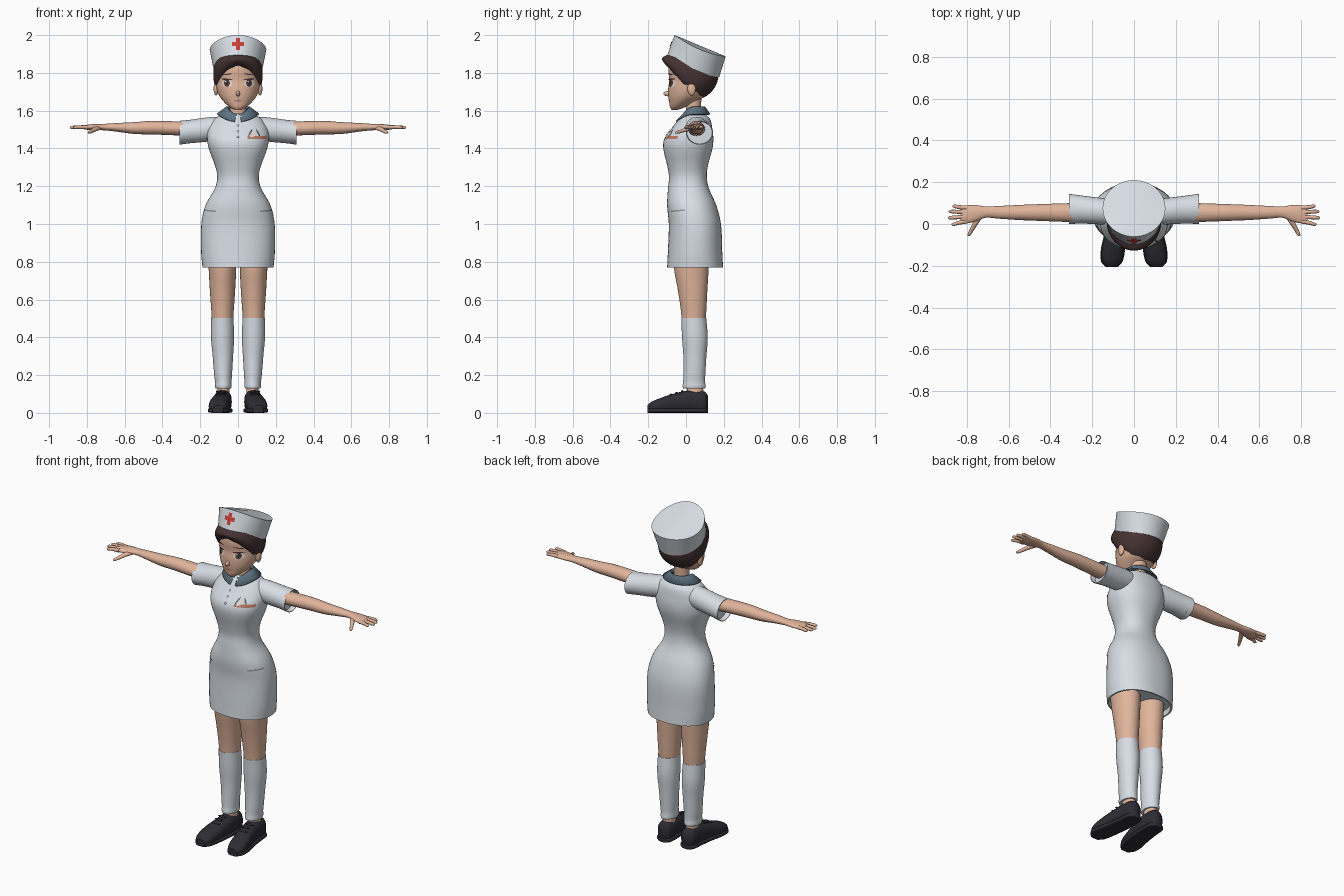
import bpy, bmesh, math
from mathutils import Vector
from mathutils.bvhtree import BVHTree

cube = bpy.data.objects.get("Cube")
if cube:
    bpy.data.objects.remove(cube, do_unlink=True)


def material(name, r, g, b):
    m = bpy.data.materials.new(name)
    m.use_nodes = True
    m.diffuse_color = (r, g, b, 1)
    m.node_tree.nodes["Principled BSDF"].inputs["Base Color"].default_value = (r, g, b, 1)
    return m


WHITE = material("uniform white", .68, .73, .78)
SKIN = material("skin", .75, .46, .33)
HAIR = material("dark brown hair", .06, .032, .032)
BLACK = material("shoe black", .026, .026, .034)
BLUE = material("collar slate blue", .11, .17, .22)
RED = material("cross red", .6, .05, .04)
EYE = material("eye white", .75, .7, .68)
IRIS = material("iris brown", .1, .045, .03)
TAN = material("lip and badge tan", .5, .2, .14)
SEAM = material("seam grey", .3, .33, .36)


def surface(name, rings, mat, closed=True, caps=True, mirror=False, angle=45):
    """Joins rows of points with quads, and fans the ends shut."""
    bm = bmesh.new()
    rows = [[bm.verts.new(p) for p in ring] for ring in rings]
    n = len(rows[0])
    for a, b in zip(rows, rows[1:]):
        for i in range(n if closed else n - 1):
            j = (i + 1) % n
            bm.faces.new((a[i], a[j], b[j], b[i]))
    if closed and caps:
        for row in (rows[0], rows[-1]):
            hub = bm.verts.new(sum((v.co for v in row), Vector()) / n)
            for i in range(n):
                bm.faces.new((row[i], row[(i + 1) % n], hub))
    if closed:
        bmesh.ops.recalc_face_normals(bm, faces=bm.faces)
    me = bpy.data.meshes.new(name)
    bm.to_mesh(me)
    bm.free()
    me.materials.append(mat)
    me.shade_smooth()
    me.set_sharp_from_angle(angle=math.radians(angle))
    ob = bpy.data.objects.new(name, me)
    bpy.context.collection.objects.link(ob)
    if mirror:
        ob.modifiers.new("Mirror", 'MIRROR').use_mirror_merge = False
    return ob


def sample(secs, t):
    """Smoothly interpolates sections (position, centre a, centre b, radius a, radius b)."""
    k = 0
    while k < len(secs) - 2 and (t - secs[k + 1][0]) * (secs[-1][0] - secs[0][0]) > 0:
        k += 1
    p, q = secs[k], secs[k + 1]
    o, r = secs[max(k - 1, 0)], secs[min(k + 2, len(secs) - 1)]
    h = q[0] - p[0]
    u = (t - p[0]) / h
    out = []
    for c in range(1, 5):
        m0 = (q[c] - o[c]) / (q[0] - o[0]) * h
        m1 = (r[c] - p[c]) / (r[0] - p[0]) * h
        out.append((2*u**3 - 3*u*u + 1) * p[c] + (u**3 - 2*u*u + u) * m0
                   + (3*u*u - 2*u**3) * q[c] + (u**3 - u*u) * m1)
    return out


def loft(name, secs, axis, mat, power=2, seg=32, steps=5, rim=0, mirror=False):
    def ring(t, a, b, ra, rb, scale=1):
        pts = []
        for i in range(seg):
            w = math.tau * i / seg
            c, s = math.cos(w), math.sin(w)
            x = a + scale * ra * math.copysign(abs(c) ** (2 / power), c)
            y = b + scale * rb * math.copysign(abs(s) ** (2 / power), s)
            pts.append({'z': (x, y, t), 'x': (t, x, y), 'y': (x, t, max(y, 0))}[axis])
        return pts
    ts = [p[0] + (q[0] - p[0]) * i / steps for p, q in zip(secs, secs[1:]) for i in range(steps)]
    ts.append(secs[-1][0])
    rings = [ring(t, *sample(secs, t)) for t in ts]
    if rim:  # hollow hem at the first section
        first = secs[0]
        rings = [ring(first[0] + rim, *first[1:], .93), ring(*first, .95)] + rings
    return surface(name, rings, mat, mirror=mirror)


def ball(name, loc, size, mat, mirror=False):
    rings = [[(loc[0] + size[0] * math.sin(v) * math.cos(w), loc[1] + size[1] * math.sin(v) * math.sin(w),
               loc[2] + size[2] * math.cos(v)) for w in (math.tau * i / 16 for i in range(16))]
             for v in (math.pi * (j + .2) / 10.4 for j in range(11))]
    return surface(name, rings, mat, mirror=mirror)


def plate(name, target, x, z, rx, rz, mat, lift=.003, tilt=0, square=False):
    """Thin painted patch laid on the front of the target."""
    me = target.data
    tree = BVHTree.FromPolygons([v.co for v in me.vertices], [p.vertices[:] for p in me.polygons])
    rows, steps = [], [i / 4 - 1 for i in range(9)]
    for v in steps:
        row = []
        for u in steps:
            a = rx * u * (1 if square else math.sqrt(1 - v * v / 2))
            b = rz * v * (1 if square else math.sqrt(1 - u * u / 2))
            px = x + a * math.cos(tilt) - b * math.sin(tilt)
            pz = z + a * math.sin(tilt) + b * math.cos(tilt)
            hit, normal = tree.ray_cast(Vector((px, -1, pz)), Vector((0, 1, 0)))[:2]
            if hit is None:
                hit, normal = tree.find_nearest(Vector((px, -.1, pz)))[:2]
            row.append(hit + Vector((0, -lift, 0)) + normal * lift * .3)
        rows.append(row)
    return surface(name, rows, mat, closed=False)


# Dress
dress = loft("dress", [
    (.77, 0, .048, .188, .148), (.85, 0, .048, .195, .144), (1.0, 0, .047, .194, .138),
    (1.1, 0, .03, .172, .13), (1.19, 0, .013, .122, .108), (1.25, 0, .01, .11, .1),
    (1.31, 0, .008, .122, .108), (1.4, 0, .01, .155, .13), (1.45, 0, .015, .163, .13),
    (1.5, 0, .03, .16, .11), (1.55, 0, .043, .132, .087), (1.572, 0, .043, .1, .07),
    (1.585, 0, .043, .055, .05)], 'z', WHITE, power=2.25, seg=48, rim=.03)
loft("sleeve", [
    (.31, .072, 1.483, .072, .063), (.25, .069, 1.49, .067, .062), (.18, .063, 1.498, .064, .064),
    (.12, .058, 1.505, .062, .062), (.06, .055, 1.51, .055, .05)], 'x', WHITE, rim=-.03, mirror=True)

# Dress details
for side in (-1, 1):
    plate("hip_pocket_edge", dress, side * .15, 1.07, .035, .004, SEAM, tilt=side * .1, square=True)
plate("placket", dress, 0, 1.5, .016, .04, WHITE, lift=.004, square=True)
for z in (1.46, 1.49, 1.52):
    plate("button", dress, 0, z, .007, .007, SEAM, lift=.008)
plate("breast_pocket_edge", dress, .1, 1.458, .05, .008, TAN, square=True)
plate("pocket_badge", dress, .085, 1.476, .024, .012, EYE, lift=.005, tilt=.4, square=True)
for x, tilt in ((.065, -.5), (.105, .5)):
    plate("pocket_pen", dress, x, 1.482, .004, .02, BLUE, lift=.007, tilt=tilt)

# Collar with a small gap at the front
inner, middle, outer = [], [], []
for i in range(41):
    w = .16 + (math.tau - .32) * i / 40
    f = max(math.cos(w), 0) ** 2
    s, c = math.sin(w), -math.cos(w)
    inner.append((.048 * s, .042 + .046 * c, 1.6 - .035 * f))
    middle.append((.062 * s, .042 + .058 * c, 1.614 - .042 * f))
    outer.append((.108 * s, .036 + .086 * c, 1.578 - .04 * f))
collar = surface("collar", [inner, middle, outer], BLUE, closed=False)
collar.modifiers.new("Solidify", 'SOLIDIFY').thickness = .008

# Arms and hands
loft("arm", [
    (.2, .06, 1.5, .045, .038), (.3, .055, 1.505, .045, .037), (.45, .055, 1.51, .04, .036),
    (.55, .055, 1.508, .036, .031), (.65, .056, 1.512, .03, .022), (.71, .057, 1.513, .027, .017),
    (.755, .052, 1.513, .038, .016), (.8, .046, 1.512, .043, .013), (.83, .043, 1.512, .034, .007)],
    'x', SKIN, mirror=True)
for y0, y1, tip in ((.077, .085, .868), (.056, .06, .886), (.035, .03, .89), (.013, -.002, .872)):
    loft("finger", [(.8, y0, 1.512, .011, .011), (.84, (y0 + y1) / 2, 1.513, .0095, .0095),
                    (tip - .008, y1, 1.511, .008, .008), (tip, y1, 1.511, .003, .003)],
         'x', SKIN, seg=12, steps=3, mirror=True)
loft("thumb", [(.035, .74, 1.508, .018, .012), (0, .76, 1.5, .014, .011), (-.03, .777, 1.49, .011, .009),
               (-.052, .788, 1.485, .008, .007), (-.058, .79, 1.484, .003, .003)],
     'y', SKIN, seg=12, steps=3, mirror=True)

# Legs, socks and shoes
loft("leg", [(.84, .088, .03, .075, .09), (.77, .083, .028, .073, .092), (.65, .082, .035, .067, .078),
             (.55, .082, .04, .06, .068), (.47, .082, .041, .055, .062)], 'z', SKIN, mirror=True)
loft("sock", [(.503, .083, .041, .059, .066), (.4, .082, .047, .061, .068), (.3, .08, .047, .054, .061),
              (.2, .079, .044, .047, .058), (.165, .078, .043, .044, .058), (.14, .078, .043, .044, .061),
              (.13, .078, .043, .041, .058)], 'z', WHITE, mirror=True)
loft("ankle", [(.16, .077, .048, .031, .042), (.08, .077, .048, .034, .045)], 'z', SKIN, mirror=True)
last = [(.117, .077, .055, .02, .035), (.1, .078, .056, .04, .056), (.03, .08, .06, .047, .06),
        (-.05, .088, .053, .05, .053), (-.12, .1, .042, .053, .042), (-.18, .106, .03, .046, .03),
        (-.205, .107, .025, .024, .016)]
loft("shoe", last, 'y', BLACK, power=2.4, mirror=True)
loft("shoe_sole", [(y, x, .013, rx + .005, .013) for y, x, z, rx, rz in last], 'y', BLACK,
     power=4, mirror=True)
for y, z in ((-.02, .114), (-.05, .106), (-.08, .096)):
    ball("shoe_lace", (.09, y, z), (.028, .007, .006), BLACK, mirror=True)

# Head and neck
skull = [(1.604, 0, -.06, .018, .016), (1.62, 0, -.043, .046, .042), (1.65, 0, -.017, .078, .073),
         (1.68, 0, .006, .1, .1), (1.72, 0, .023, .114, .117), (1.76, 0, .034, .119, .123),
         (1.81, 0, .034, .119, .127), (1.85, 0, .032, .113, .12), (1.89, 0, .02, .095, .1),
         (1.91, 0, .015, .06, .06)]
head = loft("head", skull, 'z', SKIN, seg=48)
loft("neck", [(1.55, 0, .043, .052, .046), (1.6, 0, .04, .043, .04), (1.68, 0, .04, .046, .042)], 'z', SKIN)
ball("ear", (.116, .03, 1.716), (.013, .022, .036), SKIN, mirror=True)
ball("nose", (0, -.094, 1.69), (.011, .026, .014), SKIN)

# Face
for side in (-1, 1):
    x = side * .058
    plate("eye_white", head, x, 1.745, .027, .021, EYE, lift=.002)
    plate("iris", head, x, 1.746, .015, .02, IRIS, lift=.004)
    plate("pupil", head, x, 1.747, .007, .011, BLACK, lift=.006)
    plate("eye_glint", head, x - .005, 1.754, .004, .004, EYE, lift=.008)
    plate("upper_lash", head, x, 1.766, .029, .004, HAIR, lift=.006, tilt=side * .08)
    plate("eyebrow", head, x, 1.792, .026, .003, HAIR, lift=.004, tilt=-side * .12)
plate("lips", head, 0, 1.653, .02, .005, TAN)

# Short hair wrapped round the skull down to a varying hairline
hairline = [(0, 1.84), (.5, 1.818), (.9, 1.775), (1.2, 1.74), (1.5, 1.73), (1.9, 1.7), (2.3, 1.675), (3.2, 1.663)]


def hair_edge(w):
    a = abs(w)
    for (a0, z0), (a1, z1) in zip(hairline, hairline[1:]):
        if a <= a1:
            return z0 + (z1 - z0) * (a - a0) / (a1 - a0)


rings = []
for j in range(17):
    t, ring = j / 16, []
    for i in range(56):
        w = math.tau * i / 56 - math.pi
        front = max(math.cos(w), 0) ** 1.5
        low = hair_edge(w) - .012 * front * max(-math.sin(w + .2), 0)
        top = 1.875 + .025 * front
        z = top + (low - top) * t
        _, cy, rx, ry = sample(skull, z)
        thick = .013 * math.sqrt(max(1 - t ** 6, 0)) + .03 * front * math.sin(math.pi * t ** .8) - .002
        ring.append(((rx + thick) * math.sin(w), cy - (ry + thick) * math.cos(w), z))
    rings.append(ring)
surface("hair", rings, HAIR, caps=False)

# Flared cap, sloping down to the back
cap = loft("cap", [(1.823, 0, .0375, .128, .1375), (1.95, 0, .075, .15, .135)], 'z', WHITE, seg=56)
for v in cap.data.vertices:
    v.co.z -= .42 * (v.co.y - .06) + .9 * v.co.x ** 2
cap.data.set_sharp_from_angle(angle=math.radians(40))
plate("cross_upright", cap, 0, 1.953, .011, .032, RED, square=True)
plate("cross_bar", cap, 0, 1.953, .032, .011, RED, lift=.0035, square=True)
